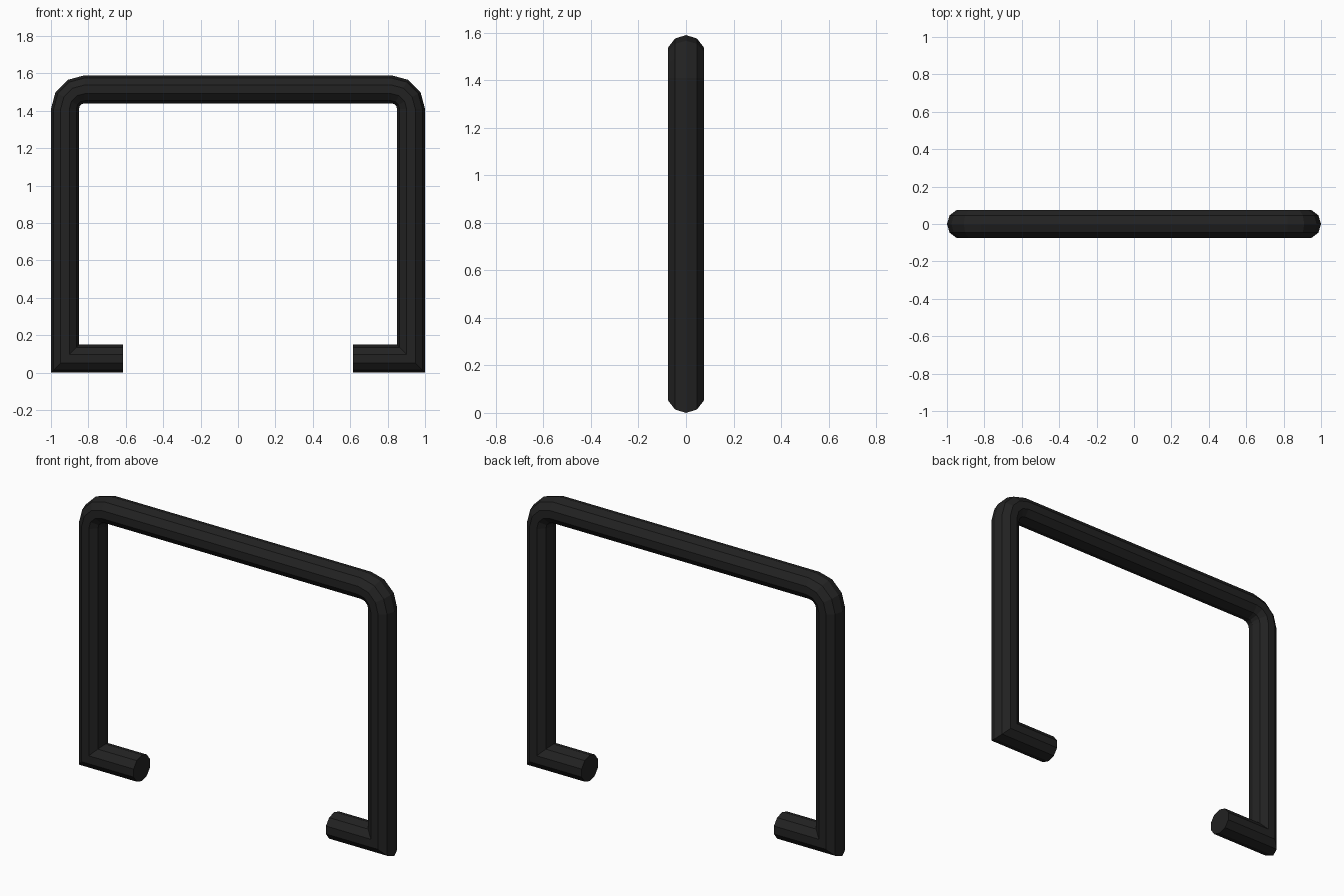
import bpy, bmesh, math
from mathutils import Vector

cube = bpy.data.objects.get("Cube")
if cube:
    bpy.data.objects.remove(cube)

SIDES = 10
R = 0.075           # tube radius
BEND = 0.105        # centreline radius of the upper bends
HEIGHT = 1.59
LEG_X = 1 - R

black = bpy.data.materials.new("matte_black")
black.use_nodes = True
colour = (0.016, 0.016, 0.016, 1)
black.diffuse_color = colour
black.node_tree.nodes["Principled BSDF"].inputs["Base Color"].default_value = colour

# Stations for one half: centre and outward direction of each ring.
# The lower corner is a mitre, so its outward direction is stretched.
stations = [
    (Vector((0.615, 0, R)), Vector((0, 0, -1))),
    (Vector((LEG_X, 0, R)), Vector((1, 0, -1))),
]
bend_centre = Vector((LEG_X - BEND, 0, HEIGHT - R - BEND))
for i in range(4):
    a = math.radians(30 * i)
    out = Vector((math.cos(a), 0, math.sin(a)))
    stations.append((bend_centre + out * BEND, out))

# Mirror the half to complete the path
flip = lambda v: Vector((-v.x, v.y, v.z))
stations += [(flip(c), flip(o)) for c, o in reversed(stations)]

# Skin the rings into one bent tube with capped ends
bm = bmesh.new()
rings = []
for centre, out in stations:
    ring = []
    for k in range(SIDES):
        a = math.tau * k / SIDES
        side = Vector((0, math.sin(a) / math.sin(math.radians(72)), 0))
        ring.append(bm.verts.new(centre + R * (out * math.cos(a) + side)))
    rings.append(ring)
for r0, r1 in zip(rings, rings[1:]):
    for k in range(SIDES):
        n = (k + 1) % SIDES
        bm.faces.new((r0[k], r0[n], r1[n], r1[k]))
bm.faces.new(rings[0])
bm.faces.new(rings[-1])
bmesh.ops.recalc_face_normals(bm, faces=bm.faces)

mesh = bpy.data.meshes.new("bent_tube_frame")
bm.to_mesh(mesh)
bm.free()
mesh.materials.append(black)
frame = bpy.data.objects.new("bent_tube_frame", mesh)
bpy.context.collection.objects.link(frame)
